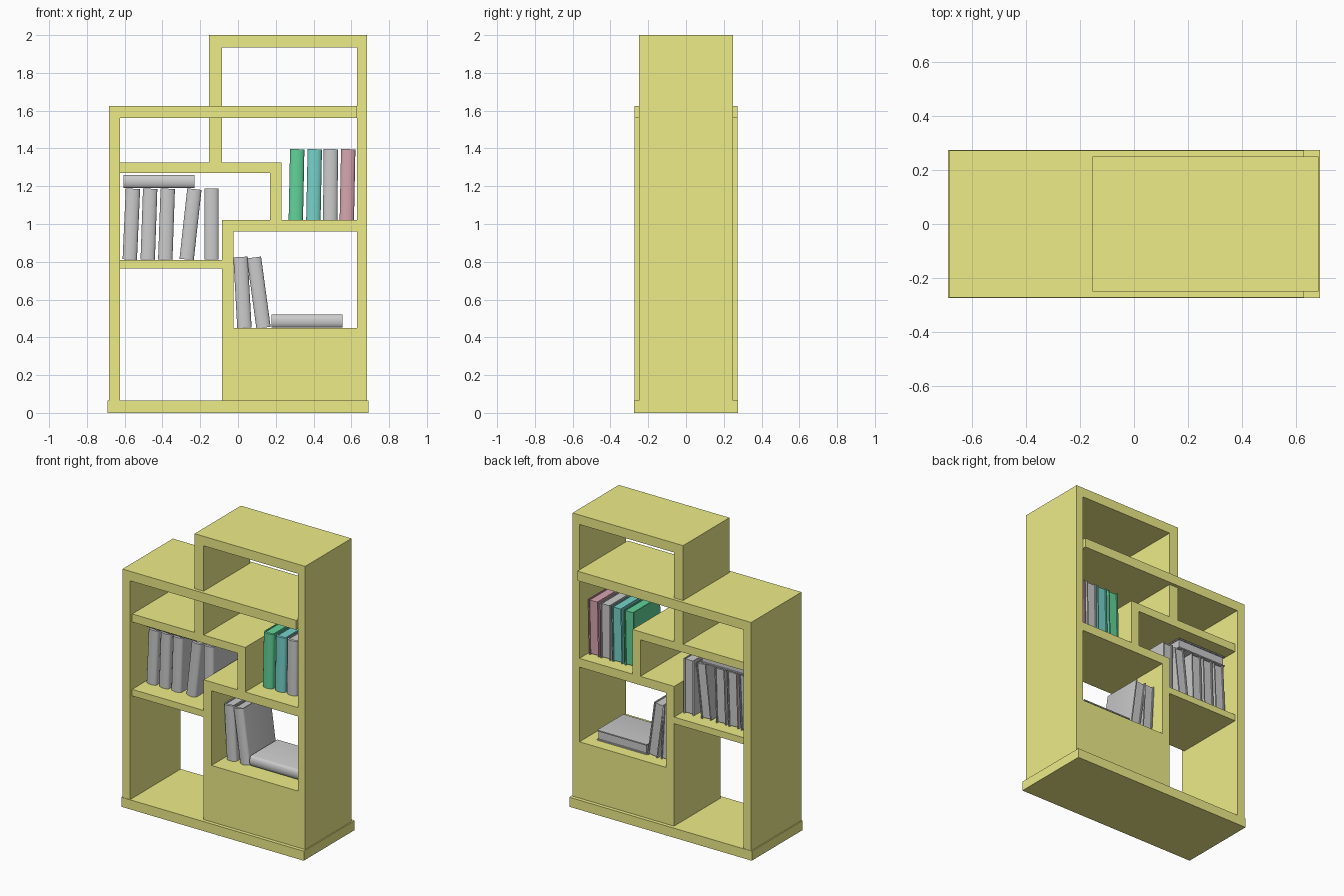
import bpy, bmesh, math

if "Cube" in bpy.data.objects:
    bpy.data.objects.remove(bpy.data.objects["Cube"])


def material(name, rgb):
    m = bpy.data.materials.new(name)
    m.diffuse_color = (*rgb, 1)
    m.use_nodes = True
    m.node_tree.nodes["Principled BSDF"].inputs["Base Color"].default_value = m.diffuse_color
    return m


WOOD = material("yellow_wood", (0.85, 0.84, 0.25))
GREEN = material("green_cover", (0.12, 0.65, 0.32))
TEAL = material("teal_cover", (0.18, 0.65, 0.58))
PINK = material("pink_cover", (0.68, 0.38, 0.43))


def link(name, bm, mat=None):
    me = bpy.data.meshes.new(name)
    bmesh.ops.recalc_face_normals(bm, faces=bm.faces)
    bm.to_mesh(me)
    bm.free()
    ob = bpy.data.objects.new(name, me)
    bpy.context.collection.objects.link(ob)
    if mat:
        me.materials.append(mat)
    return ob


def panel(name, loops, half_depth):
    """Flat x-z outline (later loops are holes) given depth along y."""
    cu = bpy.data.curves.new(name + "_outline", 'CURVE')
    cu.dimensions = '2D'
    cu.fill_mode = 'BOTH'
    cu.extrude = half_depth
    for pts in loops:
        s = cu.splines.new('POLY')
        s.points.add(len(pts) - 1)
        for p, (x, z) in zip(s.points, pts):
            p.co = (x, z, 0, 1)
        s.use_cyclic_u = True
    tmp = bpy.data.objects.new(name + "_outline", cu)
    bpy.context.collection.objects.link(tmp)
    me = bpy.data.meshes.new_from_object(
        tmp.evaluated_get(bpy.context.evaluated_depsgraph_get()))
    bpy.data.objects.remove(tmp)
    bm = bmesh.new()
    bm.from_mesh(me)
    for f in bm.faces:
        f.smooth = False
        f.material_index = 0
    bmesh.ops.remove_doubles(bm, verts=bm.verts, dist=1e-4)
    for v in bm.verts:
        x, y, z = v.co
        v.co = (x, -z, y)
    return link(name, bm, WOOD)


def prism(bm, pts, z0, z1):
    face = bm.faces.new([bm.verts.new((x, y, z0)) for x, y in pts])
    ext = bmesh.ops.extrude_face_region(bm, geom=[face], use_keep_orig=True)
    for v in ext["geom"]:
        if isinstance(v, bmesh.types.BMVert):
            v.co.z = z1


def book(name, x, z, tilt, mat=None, w=0.076, h=0.375):
    """Book with rounded spine to the front, standing on its lower end."""
    f, b, t, r = -0.11, 0.17, 0.008, 0.02
    arc = [(-w / 2 * math.cos(a), f - r * math.sin(a))
           for a in (math.pi * i / 10 for i in range(11))]
    cover = [(-w / 2, b)] + arc + [(w / 2, b), (w / 2 - t, b), (w / 2 - t, f),
                                   (-w / 2 + t, f), (-w / 2 + t, b)]
    i = w / 2 - t
    bm = bmesh.new()
    prism(bm, cover, 0, h)
    prism(bm, [(-i, f), (i, f), (i, b - 0.008), (-i, b - 0.008)], 0.006, h - 0.006)
    ob = link(name, bm, mat)
    ob.location = (x, 0, z)
    ob.rotation_euler.y = tilt
    bpy.ops.object.select_all(action='DESELECT')
    ob.select_set(True)
    bpy.context.view_layer.objects.active = ob
    bpy.ops.object.shade_smooth_by_angle(angle=math.radians(40))


# Plinth
panel("base", [[(-.69, 0), (.69, 0), (.69, .065), (-.69, .065)]], 0.275)

# Left side and the long upper shelf, slightly deeper than the rest
panel("left_side_and_upper_shelf",
      [[(-.683, .065), (-.625, .065), (-.625, 1.56), (.63, 1.56), (.63, 1.625), (-.683, 1.625)]],
      0.272)

# Right side, top box, stepped shelves and closed lower cabinet
panel("stepped_frame", [
    [(-.085, .065), (.683, .065), (.683, 2), (-.153, 2), (-.153, 1.325), (-.625, 1.325),
     (-.625, 1.27), (.17, 1.27), (.17, 1.02), (-.085, 1.02), (-.085, .81),
     (-.625, .81), (-.625, .765), (-.085, .765)],
    [(-.085, 1.935), (.63, 1.935), (.63, 1.02), (.23, 1.02), (.23, 1.325), (-.085, 1.325)],
    [(-.025, .45), (.63, .45), (.63, .96), (-.025, .96)]], 0.25)

# Books on the left shelf
for n, (x, tilt) in enumerate([(-.573, .045), (-.478, .035), (-.385, .035),
                               (-.272, .11), (-.14, 0)]):
    book(f"left_book_{n + 1}", x, .812, tilt)
book("left_lying_book", -.605, 1.225, math.pi / 2, w=0.07)

# Coloured books on the right shelf
for n, (x, tilt, mat) in enumerate([(.306, .02, GREEN), (.399, .02, TEAL),
                                    (.488, .01, None), (.576, .02, PINK)]):
    book(f"right_book_{n + 1}", x, 1.021, tilt, mat)

# Books in the lower compartment
book("lower_book_1", .034, .451, -.055)
book("lower_book_2", .135, .451, -.135)
book("lower_lying_book", .178, .486, math.pi / 2, w=0.07)
